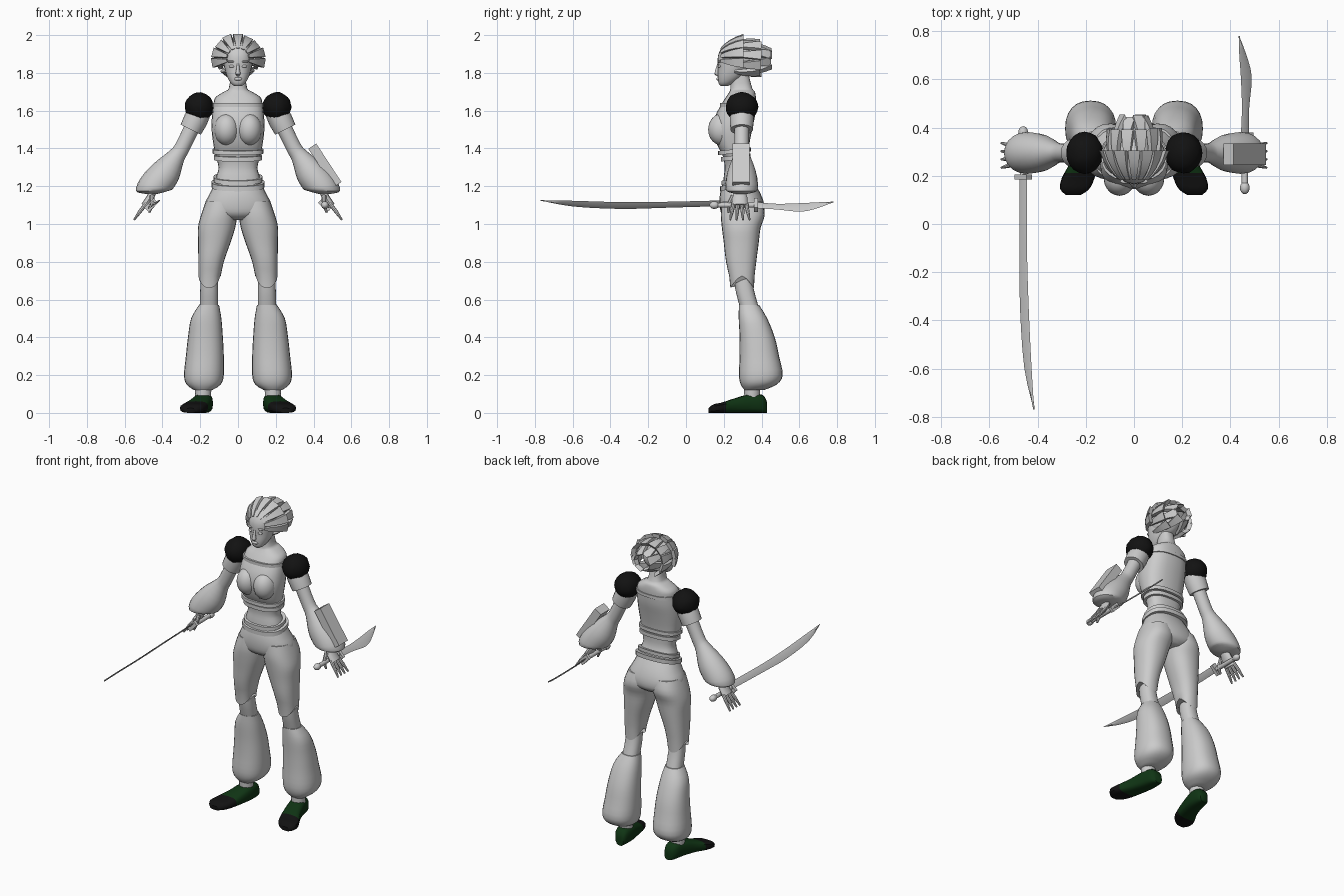
import bpy, bmesh, math, random
from math import sin, cos, pi, radians, copysign
from mathutils import Vector, Matrix

if "Cube" in bpy.data.objects:
    bpy.data.objects.remove(bpy.data.objects["Cube"], do_unlink=True)
random.seed(4)
MID = .295  # depth of the body's centre line
made = []


def material(name, colour):
    m = bpy.data.materials.new(name)
    m.use_nodes = True
    m.diffuse_color = (*colour, 1)
    m.node_tree.nodes["Principled BSDF"].inputs["Base Color"].default_value = (*colour, 1)
    return m


GREY = material("plain grey", (.6, .6, .6))
BLACK = material("soft black", (.006, .006, .006))
GREEN = material("dark green", (.005, .035, .007))


def finish(name, bm, *mats):
    bmesh.ops.recalc_face_normals(bm, faces=bm.faces[:])
    mesh = bpy.data.meshes.new(name)
    bm.to_mesh(mesh)
    bm.free()
    for m in mats:
        mesh.materials.append(m)
    obj = bpy.data.objects.new(name, mesh)
    bpy.context.collection.objects.link(obj)
    made.append(obj)
    return obj


def oval(c, u, v, n=20, power=2, phase=0):
    ring = []
    for i in range(n):
        a = 2 * pi * i / n + phase
        x, y = (copysign(abs(t) ** (2 / power), t) for t in (cos(a), sin(a)))
        ring.append(Vector(c) + Vector(u) * x + Vector(v) * y)
    return ring


def skin(name, rings, *mats):
    """Closed surface through a list of equal rings."""
    bm = bmesh.new()
    loops = [[bm.verts.new(p) for p in r] for r in rings]
    n = len(loops[0])
    for a, b in zip(loops, loops[1:]):
        for i in range(n):
            j = (i + 1) % n
            bm.faces.new((a[i], a[j], b[j], b[i]))
    bm.faces.new(loops[0])
    bm.faces.new(loops[-1])
    return finish(name, bm, *(mats or (GREY,)))


def smooth(rows, steps=3):
    """Extra rows on a soft curve through the given ones."""
    out = []
    for i in range(len(rows) - 1):
        quad = [rows[max(0, min(len(rows) - 1, i + k))] for k in (-1, 0, 1, 2)]
        for s in range(steps):
            t = s / steps
            out.append([b + .5 * t * (c - a + t * (2 * a - 5 * b + 4 * c - d + t * (3 * (b - c) + d - a)))
                        for a, b, c, d in zip(*quad)])
    return out + [list(rows[-1])]


def level(z, x0, x1, y0, y1, power=2.3):
    return oval(((x0 + x1) / 2, (y0 + y1) / 2, z), ((x1 - x0) / 2, 0, 0), (0, (y1 - y0) / 2, 0), 24, power)


def tube(name, pts, n=10, mat=GREY):
    rings = []
    for i, p in enumerate(pts):
        a, b = pts[max(i - 1, 0)], pts[min(i + 1, len(pts) - 1)]
        t = (Vector(b[:3]) - Vector(a[:3])).normalized()
        u = t.cross(Vector((0, 1, 0) if abs(t.y) < .8 else (0, 0, 1))).normalized()
        rings.append(oval(p[:3], u * p[3], t.cross(u) * p[3], n))
    return skin(name, rings, mat)


def box(name, a, b, u, v):
    r = math.sqrt(2)
    return skin(name, [oval(c, Vector(u) * r, Vector(v) * r, 4, 2, pi / 4) for c in (a, b)])


def ball(name, c, r, mat=GREY, jitter=0):
    bm = bmesh.new()
    bmesh.ops.create_icosphere(bm, subdivisions=3, radius=1)
    for v in bm.verts:
        v.co *= 1 + random.uniform(-jitter, jitter)
    bmesh.ops.transform(bm, matrix=Matrix.Translation(c) @ Matrix.Diagonal((*r, 1)), verts=bm.verts)
    return finish(name, bm, mat)


# Torso with neck: height, half width, front, back
TORSO = [(1.19, .13, .195, .37), (1.25, .115, .2, .345), (1.3, .103, .205, .33), (1.36, .118, .195, .33),
         (1.42, .13, .165, .335), (1.5, .14, .145, .35), (1.57, .138, .155, .365), (1.63, .13, .185, .37),
         (1.67, .12, .21, .37), (1.7, .075, .23, .365), (1.72, .048, .235, .35), (1.8, .04, .24, .33)]
skin("torso", [level(z, -w, w, f, b, 2.5) for z, w, f, b in smooth(TORSO)])


def band(name, z, height, grow, sag):
    """Strip of cloth wrapped round the torso, lower at the front."""
    lo, hi = next((a, b) for a, b in zip(TORSO, TORSO[1:]) if a[0] <= z < b[0])
    t = (z - lo[0]) / (hi[0] - lo[0])
    w, f, b = (p + t * (q - p) for p, q in zip(lo[1:], hi[1:]))
    rings = []
    for side, g in ((-1, -.01), (-1, grow), (1, grow), (1, -.01)):
        ring = level(z + side * height / 2, -w - g, w + g, f - g, b + g, 2.5)
        for p in ring:
            p.z += sag * (p.y - (f + b) / 2) / (b - f) * 2
        rings.append(ring)
    skin(name, rings)


band("neckline_trim", 1.63, .02, .006, 0)
band("bodice_hem_upper", 1.385, .022, .012, .008)
band("bodice_hem_lower", 1.352, .024, .012, .008)
band("belt_upper", 1.24, .022, .012, .02)
band("belt_lower", 1.21, .026, .016, .02)

# Hips
HIPS = [(1.22, .122, .195, .36), (1.16, .15, .18, .395), (1.1, .178, .178, .415), (1.05, .16, .19, .412),
        (1.02, .06, .23, .38)]
skin("hips", [level(z, -w, w, f, b) for z, w, f, b in smooth(HIPS)])

# Head: height, half width, front, back
HEAD = [(1.73, .018, .185, .22), (1.745, .038, .173, .25), (1.78, .058, .168, .3), (1.82, .07, .169, .33),
        (1.86, .076, .167, .345), (1.9, .077, .172, .35), (1.94, .066, .195, .34), (1.965, .03, .23, .31)]
skin("head", [level(z, -w, w, f, b) for z, w, f, b in smooth(HEAD)])
tube("nose", [(0, .172, 1.85, .006), (0, .165, 1.82, .009), (0, .163, 1.795, .014), (0, .17, 1.787, .008)])
ball("lips", (0, .171, 1.768), (.022, .01, .009))

# Hair: chunky locks swept back in layers, widening to blunt tips
ball("hair_cap", (0, .285, 1.875), (.084, .1, .095))


def lock(name, fan, start, end):
    rings, reach = [], random.uniform(1.2, 1.32)
    for k in range(5):
        t = k / 4
        b, r = radians(start + t * (end - start)), 1 + t * t * (reach - 1)
        a = radians(fan)
        out = Vector((sin(a) * cos(b), sin(b), cos(a) * cos(b)))
        along = Vector((-sin(a) * sin(b), cos(b), -cos(a) * sin(b)))
        c = Vector((0, .29, 1.875)) + Vector((out.x * .1, out.y * .125, out.z * .092)) * r
        rings.append(oval(c, along.cross(out) * (.012 + .024 * t), out * (.009 + .01 * t), 4, 2, pi / 4))
    skin(name, rings)


for layer, (start, end, spread, count) in enumerate(((-55, 5, 100, 9), (-15, 38, 140, 10), (20, 68, 150, 8))):
    for i in range(count):
        lock(f"hair_lock_{layer}_{i}", spread * (2 * i / (count - 1) - 1), start, end)

THIGH = [(1.12, .0, .17, .19, .4), (1.05, .003, .195, .184, .417), (.98, .015, .212, .19, .395),
         (.9, .04, .211, .2, .385), (.8, .075, .21, .212, .372), (.7, .096, .209, .235, .36)]
KNEE = [(.74, .11, .195, .25, .345), (.65, .105, .2, .262, .36), (.56, .105, .203, .285, .385)]
BALLOON = [(.57, .1, .207, .28, .388), (.5, .088, .248, .279, .43), (.4, .08, .265, .284, .47),
           (.3, .075, .276, .284, .493), (.2, .075, .286, .28, .512), (.15, .092, .272, .29, .48),
           (.12, .138, .232, .31, .41)]
# Foot: centre x, centre y, half width, height
FOOT = [(.172, .428, .025, .06), (.178, .405, .042, .095), (.185, .34, .052, .1), (.205, .26, .058, .078),
        (.232, .19, .068, .055), (.246, .145, .06, .045), (.252, .12, .03, .025)]
# Arm: x, height, radius, tilt
ARM = [(.235, 1.53, .042, 35), (.295, 1.405, .041, 35), (.325, 1.36, .047, 35), (.38, 1.28, .078, 30),
       (.43, 1.215, .09, 18), (.455, 1.175, .085, 0), (.46, 1.16, .035, 0)]

for s, side in ((1, "left"), (-1, "right")):
    # Face and bust
    ball(side + "_eye", (s * .032, .178, 1.835), (.016, .01, .008))
    ball(side + "_brow", (s * .034, .177, 1.86), (.024, .01, .006))
    ball(side + "_bust", (s * .06, .19, 1.5), (.066, .073, .085))

    # Legs
    for part, rows in (("thigh", THIGH), ("knee", KNEE), ("trouser_balloon", BALLOON)):
        rings = [level(z, s * a, s * b, f, k) for z, a, b, f, k in smooth(rows)]
        if part == "thigh":  # pointed cuff above the knee
            for p in rings[-1]:
                p.z += .025 - .065 * (abs(p.y - .297) / .063) ** 1.5
        skin(side + "_" + part, rings)
    tube(side + "_ankle", [(s * .185, .35, .15, .045), (s * .185, .35, .08, .042)], 14)

    # Shoes with black toes
    rings = [oval((s * x, y, h / 2), (s * w, 0, 0), (0, 0, h / 2), 16, 3) for x, y, w, h in smooth(FOOT)]
    shoe = skin(side + "_shoe", rings, GREEN, BLACK)
    for f in shoe.data.polygons:
        f.material_index = int(f.center.y < .205)

    # Arms
    ball(side + "_shoulder_puff", (s * .205, MID, 1.62), (.077, .086, .078), BLACK, .03)
    tube(side + "_sleeve", [(s * .2, MID, 1.6, .06), (s * .225, MID, 1.55, .064), (s * .25, MID, 1.5, .06)], 18)
    rings = []
    for x, z, r, tilt in smooth(ARM):
        a = radians(tilt)
        rings.append(oval((s * x, MID, z), (s * r * cos(a), 0, r * sin(a)), (0, r * .95, 0)))
    skin(side + "_arm", rings)

    # Hands
    skin(side + "_palm", [oval((s * x, .285, z), (s * .016, 0, .012), (0, w, 0), 12)
                          for x, z, w in ((.44, 1.19, .025), (.465, 1.14, .04), (.495, 1.095, .042))])
    for i in range(4):
        y, d = .252 + .022 * i, .006 * (i - 1.5)
        tube(f"{side}_finger_{i}", [(s * .485, y, 1.11, .011), (s * .52, y + d, 1.065, .01),
                                    (s * .55, y + 2 * d, 1.022, .005)], 8)
    tube(side + "_thumb", [(s * .455, .25, 1.15, .013), (s * .455, .225, 1.1, .011), (s * .47, .225, 1.06, .006)], 8)

    # Sword hilt, reversed in the left hand
    tip = s  # blade direction along y
    guard, end = (.37, .15) if s > 0 else (.195, .38)
    tube(side + "_sword_grip", [(s * .46, guard, 1.1, .014), (s * .46, end, 1.1, .013)], 10)
    ball(side + "_sword_pommel", (s * .46, end, 1.1), (.02, .026, .02))
    box(side + "_sword_guard", (s * .46, guard - .01, 1.1), (s * .46, guard + .01, 1.1),
        (s * .025, 0, -.025), (s * .012, 0, .012))

# Blades: x, y, height, half width
BLADES = {"left": [(.46, .37, 1.1, .022), (.463, .48, 1.092, .02), (.466, .61, 1.088, .03),
                   (.452, .7, 1.1, .02), (.436, .78, 1.117, .001)],
          "right": [(-.46, .195, 1.11, .02), (-.46, -.1, 1.102, .021), (-.455, -.35, 1.098, .024),
                    (-.44, -.6, 1.108, .02), (-.415, -.77, 1.125, .001)]}
for side, rows in BLADES.items():
    s = 1 if side == "left" else -1
    skin(side + "_sword_blade", [oval((x, y, z), (-s * w * .75, 0, w * .75), (.003, 0, s * .003), 4)
                                 for x, y, z, w in smooth(rows)])

# Forearm box on the left arm
box("forearm_box", (.393, .29, 1.412), (.527, .29, 1.208), (.021, 0, .014), (0, .045, 0))

# Soft shading with crisp edges
for obj in bpy.context.selected_objects:
    obj.select_set(False)
for obj in made:
    obj.select_set(True)
bpy.context.view_layer.objects.active = made[0]
bpy.ops.object.shade_smooth_by_angle(angle=radians(40))
